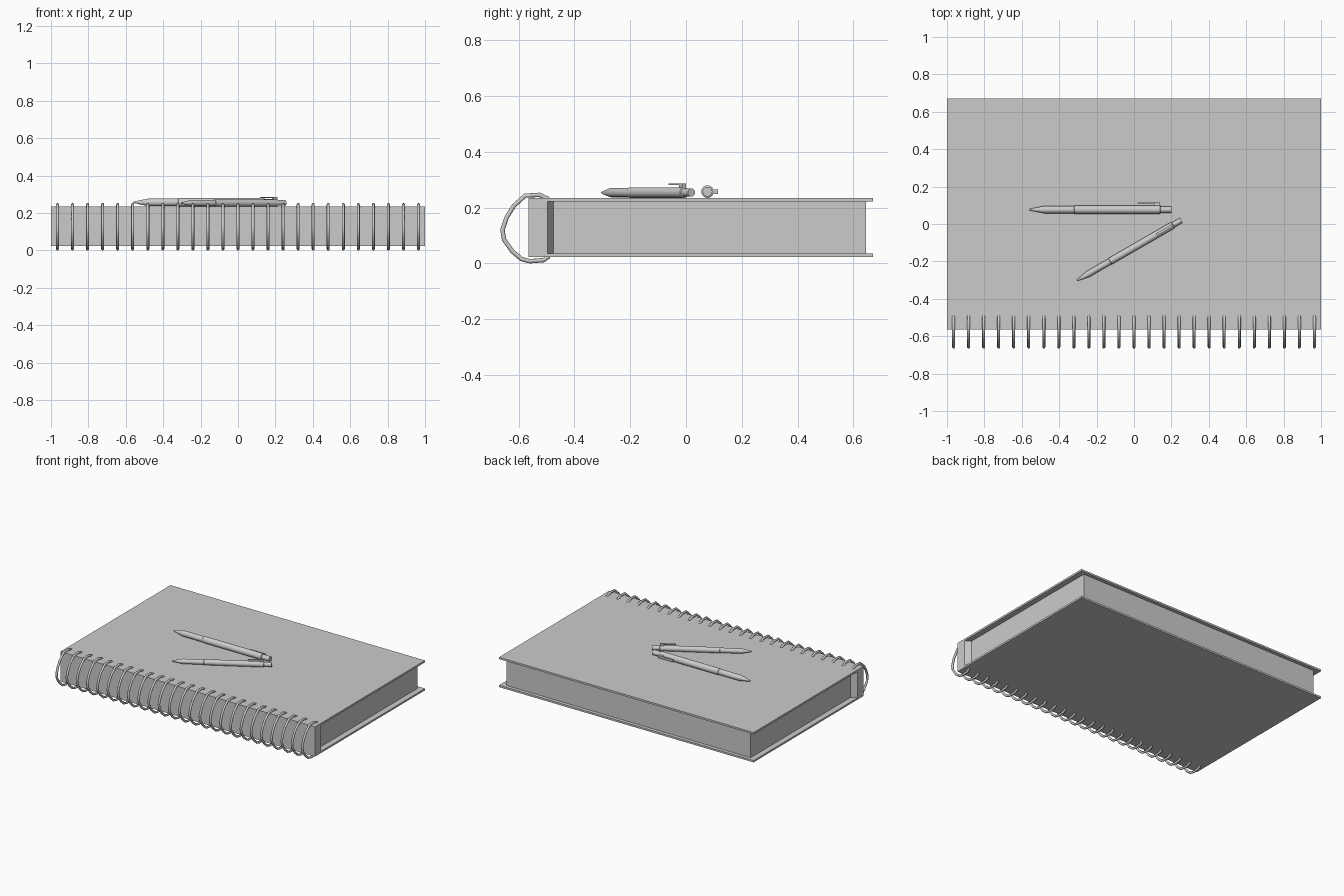
import bpy, bmesh, math
from mathutils import Matrix

if "Cube" in bpy.data.objects:
    bpy.data.objects.remove(bpy.data.objects["Cube"])


def make_object(name, bm, smooth=False):
    bmesh.ops.recalc_face_normals(bm, faces=bm.faces)
    mesh = bpy.data.meshes.new(name)
    bm.to_mesh(mesh)
    bm.free()
    ob = bpy.data.objects.new(name, mesh)
    bpy.context.collection.objects.link(ob)
    if smooth:
        bpy.ops.object.select_all(action='DESELECT')
        ob.select_set(True)
        bpy.context.view_layer.objects.active = ob
        bpy.ops.object.shade_smooth_by_angle(angle=math.radians(35))
    return ob


def prism(name, outline, z0, z1):
    """Extrude an xy outline from z0 to z1."""
    bm = bmesh.new()
    face = bm.faces.new([bm.verts.new((x, y, z0)) for x, y in outline])
    top = bmesh.ops.extrude_face_region(bm, geom=[face])['geom']
    bmesh.ops.translate(bm, vec=(0, 0, z1 - z0),
                        verts=[g for g in top if isinstance(g, bmesh.types.BMVert)])
    return make_object(name, bm)


def slab(name, x0, x1, y0, y1, z0, z1):
    return prism(name, [(x0, y0), (x1, y0), (x1, y1), (x0, y1)], z0, z1)


# Book: two covers, a spine with tapered inner edge, and the inset pages
FRONT, BACK = -0.565, 0.67
slab("bottom_cover", -1, 1, FRONT, BACK, 0.023, 0.036)
slab("top_cover", -1, 1, FRONT, BACK, 0.222, 0.235)
prism("spine", [(-1, FRONT), (1, FRONT), (1, -0.497), (0.96, -0.475),
                (-0.96, -0.475), (-1, -0.497)], 0.036, 0.222)
slab("pages", -0.96, 0.96, -0.475, 0.645, 0.036, 0.222)

# Binding rings: a faceted wire loop swept through both covers
RING = [(-.493, .231), (-.525, .246), (-.577, .243), (-.617, .207),
        (-.643, .165), (-.658, .12), (-.652, .085), (-.622, .043),
        (-.59, .016), (-.56, .008), (-.51, .012), (-.491, .026)]
curve = bpy.data.curves.new("ring_wire", 'CURVE')
curve.dimensions = '3D'
curve.bevel_depth = 0.008
curve.bevel_resolution = 2
curve.use_fill_caps = True
line = curve.splines.new('POLY')
line.points.add(len(RING) - 1)
for point, (y, z) in zip(line.points, RING):
    point.co = (0, y, z, 1)
for i in range(25):
    ring = bpy.data.objects.new(f"binding_ring_{i + 1}", curve)
    ring.location.x = -0.965 + i * 1.93 / 24
    bpy.context.collection.objects.link(ring)

# Pen profile: distance from the tip, radius
PEN = [(0, .003), (.015, .007), (.08, .020), (.24, .020), (.243, .0225),
       (.70, .0225), (.703, .0175), (.76, .0175)]


def pen(name, tip, angle, roll, scale):
    place = (Matrix.Translation(tip) @ Matrix.Rotation(angle, 4, 'Z')
             @ Matrix.Rotation(roll, 4, 'X') @ Matrix.Scale(scale, 4))
    # Turned barrel
    bm = bmesh.new()
    n = 16
    loops = [[bm.verts.new((u, r * math.cos(2 * math.pi * k / n),
                            r * math.sin(2 * math.pi * k / n))) for k in range(n)]
             for u, r in PEN]
    for a, b in zip(loops, loops[1:]):
        for k in range(n):
            bm.faces.new((a[k], a[(k + 1) % n], b[(k + 1) % n], b[k]))
    bm.faces.new(loops[0])
    bm.faces.new(loops[-1])
    make_object(name + "_barrel", bm, True).matrix_world = place
    # Pocket clip and the post that joins it to the barrel
    slab(name + "_clip", .58, .70, -.008, .008, .032, .038).matrix_world = place
    slab(name + "_clip_post", .67, .70, -.008, .008, .018, .032).matrix_world = place


pen("large_pen", (-0.56, 0.077, 0.2575), 0, math.radians(-90), 1.0)
pen("small_pen", (-0.305, -0.302, 0.254), math.radians(30), 0, 0.846)
